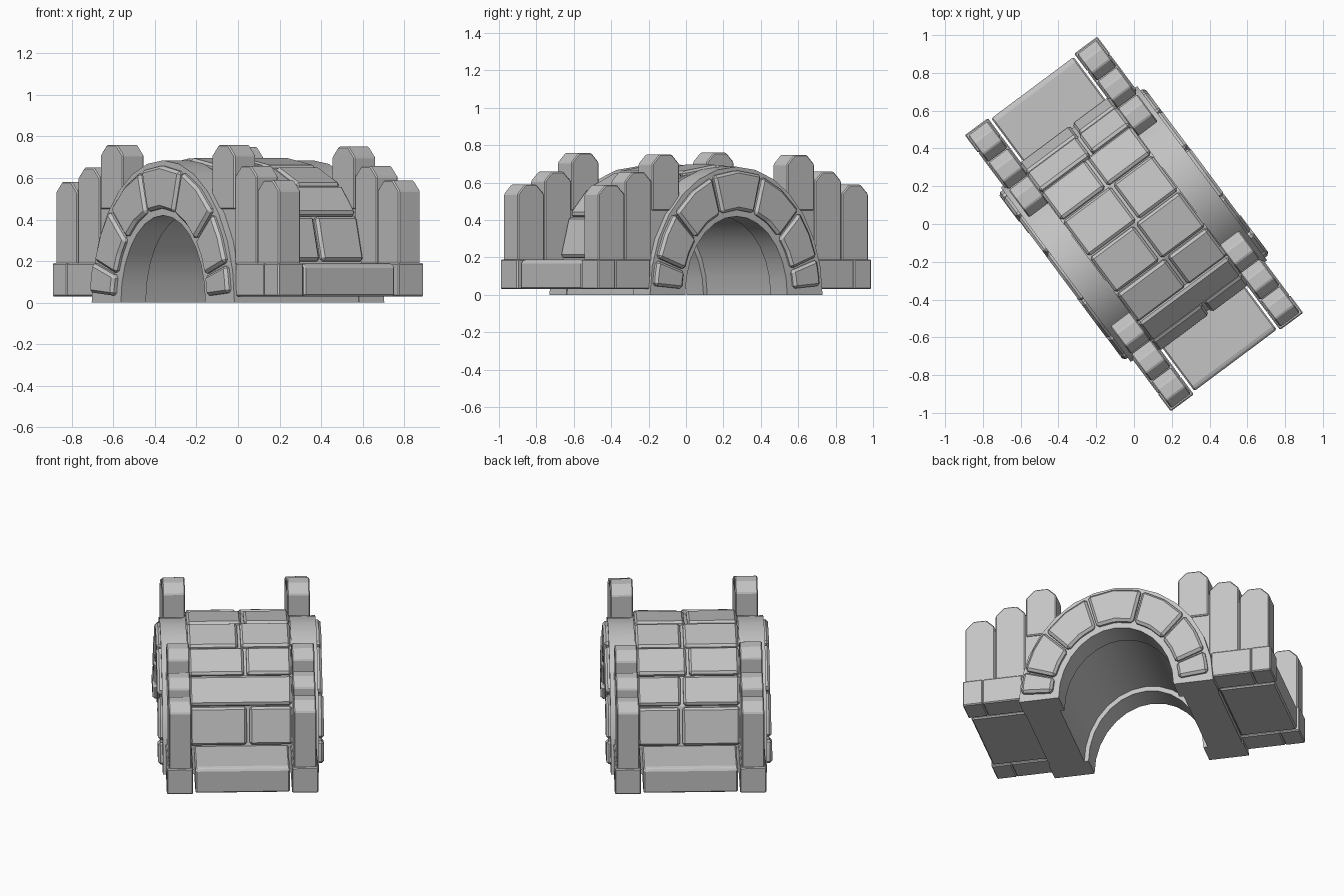
import bpy, bmesh, math, random
from mathutils import Matrix

if "Cube" in bpy.data.objects:
    bpy.data.objects.remove(bpy.data.objects["Cube"])

random.seed(4)
ROT = Matrix.Rotation(math.radians(-53.3), 4, 'Z')   # bridge runs diagonally

stone = bpy.data.materials.new("grey stone")
stone.diffuse_color = (0.55, 0.55, 0.55, 1)
stone.use_nodes = True
stone.node_tree.nodes["Principled BSDF"].inputs["Base Color"].default_value = stone.diffuse_color


def prism(name, profile, v0, v1, bevel=0.0, smooth=False):
    """Extrude a (length, height) outline across the bridge from v0 to v1."""
    bm = bmesh.new()
    a = [bm.verts.new((u, v0, z)) for u, z in profile]
    b = [bm.verts.new((u, v1, z)) for u, z in profile]
    n = len(profile)
    bm.faces.new(a)
    bm.faces.new(b[::-1])
    for i in range(n):
        j = (i + 1) % n
        bm.faces.new((a[j], a[i], b[i], b[j]))
    bmesh.ops.recalc_face_normals(bm, faces=bm.faces)
    if bevel:
        bmesh.ops.bevel(bm, geom=bm.edges[:], offset=bevel, segments=1,
                        affect='EDGES', clamp_overlap=True)
    bm.transform(ROT)
    me = bpy.data.meshes.new(name)
    bm.to_mesh(me)
    bm.free()
    me.materials.append(stone)
    ob = bpy.data.objects.new(name, me)
    bpy.context.collection.objects.link(ob)
    if smooth:
        bpy.context.view_layer.objects.active = ob
        ob.select_set(True)
        bpy.ops.object.shade_smooth_by_angle(angle=math.radians(25))
        ob.select_set(False)
    return ob


def ell(a, b, t):
    return (a * math.cos(t), b * math.sin(t))


def arch(a0, b0, a1, b1, t0=0.0, t1=math.pi, n=14):
    """Band between two half ellipses."""
    ts = [t0 + (t1 - t0) * i / n for i in range(n + 1)]
    return [ell(a1, b1, t) for t in ts] + [ell(a0, b0, t) for t in reversed(ts)]


# side walls with the tunnel opening, and the wider vault between them
for s in (-1, 1):
    prism("arch_wall", arch(0.34, 0.42, 0.575, 0.685), s * 0.30, s * 0.45, smooth=True)
prism("vault", arch(0.365, 0.45, 0.57, 0.66), -0.31, 0.31, smooth=True)

# seven facing stones around each opening
cuts = [0.05, 0.27, 0.62, 1.05, 1.37, 1.84, 2.35, 2.82, 3.09]
cuts = [0.06, 0.27, 0.66, 1.13, 1.60, 2.06, 2.50, 2.86, 3.08]
cuts = [0.06, 0.29, 0.72, 1.26, 1.86, 2.40, 2.84, 3.08]
for s in (-1, 1):
    for t0, t1 in zip(cuts, cuts[1:]):
        k = random.uniform(-0.008, 0.008)
        prism("facing_stone",
              arch(0.375, 0.455, 0.555 + k, 0.665 + k, t0 + 0.012, t1 - 0.012, 2),
              s * 0.42, s * (0.478 + k / 2), 0.014)

# paving stones stepping over the hump
row = [(0.625, 0.19), (0.565, 0.42), (0.44, 0.565), (0.245, 0.655), (0.0, 0.695)]
for e in (-1, 1):
    prism("hump_core",
          [(0, 0.5), (0, 0.675), (e * 0.24, 0.635), (e * 0.42, 0.545),
           (e * 0.54, 0.41), (e * 0.60, 0.19), (e * 0.60, 0.04), (e * 0.45, 0.04), (e * 0.44, 0.35)],
          -0.30, 0.30)
    for i, (p, q) in enumerate(zip(row, row[1:])):
        du, dz = q[0] - p[0], q[1] - p[1]
        l = math.hypot(du, dz)
        du, dz = du / l, dz / l
        g, d = 0.008, 0.06
        p1 = (p[0] + du * g, p[1] + dz * g)
        q1 = (q[0] - du * g, q[1] - dz * g)
        outline = [p1, q1, (q1[0] - dz * d, q1[1] + du * d),
                   (p1[0] - dz * d, p1[1] + du * d)]
        lift = random.uniform(0, 0.008)
        outline = [(e * u, z + lift) for u, z in outline]
        mid = random.uniform(-0.01, 0.05)
        spans = [(-0.295, mid - 0.008), (mid + 0.008, 0.295)]
        if e == 1 and i == 1:
            spans = [(-0.295, 0.295)]
        for v0, v1 in spans:
            prism("paving_stone", outline, v0, v1, 0.013)

# end steps, corner plinths and the three stepped posts at each corner
posts = [(0.90, 0.725, 0.585), (0.72, 0.545, 0.66), (0.54, 0.36, 0.755)]
for e in (-1, 1):
    prism("end_step", [(e * 0.57, 0.03), (e * 0.90, 0.03), (e * 0.90, 0.175),
                       (e * 0.88, 0.188), (e * 0.57, 0.188)], -0.272, 0.272, 0.008)
    for s in (-1, 1):
        prism("corner_plinth", [(e * 0.56, 0.03), (e * 0.795, 0.03),
                                (e * 0.795, 0.19), (e * 0.56, 0.19)],
              s * 0.285, s * 0.435, 0.006)
        prism("corner_plinth_end", [(e * 0.795, 0.03), (e * 0.912, 0.03),
                                    (e * 0.912, 0.19), (e * 0.795, 0.19)],
              s * 0.285, s * 0.437, 0.006)
        for i, (u0, u1, h) in enumerate(posts):
            h += random.uniform(-0.012, 0.006)
            z0 = (0.18, 0.18, 0.45)[i]
            c = 0.05
            prism("post", [(e * u0, z0), (e * u0, h - c), (e * (u0 - c), h),
                           (e * (u1 + c), h), (e * u1, h - c), (e * u1, z0)],
                  s * 0.295, s * 0.425, 0.006)
        # wall filling between the posts and the arch
        prism("post_wall", [(e * 0.74, 0.18), (e * 0.74, 0.5), (e * 0.52, 0.6),
                            (e * 0.38, 0.6), (e * 0.38, 0.5), (e * 0.53, 0.18)],
              s * 0.305, s * 0.415)
